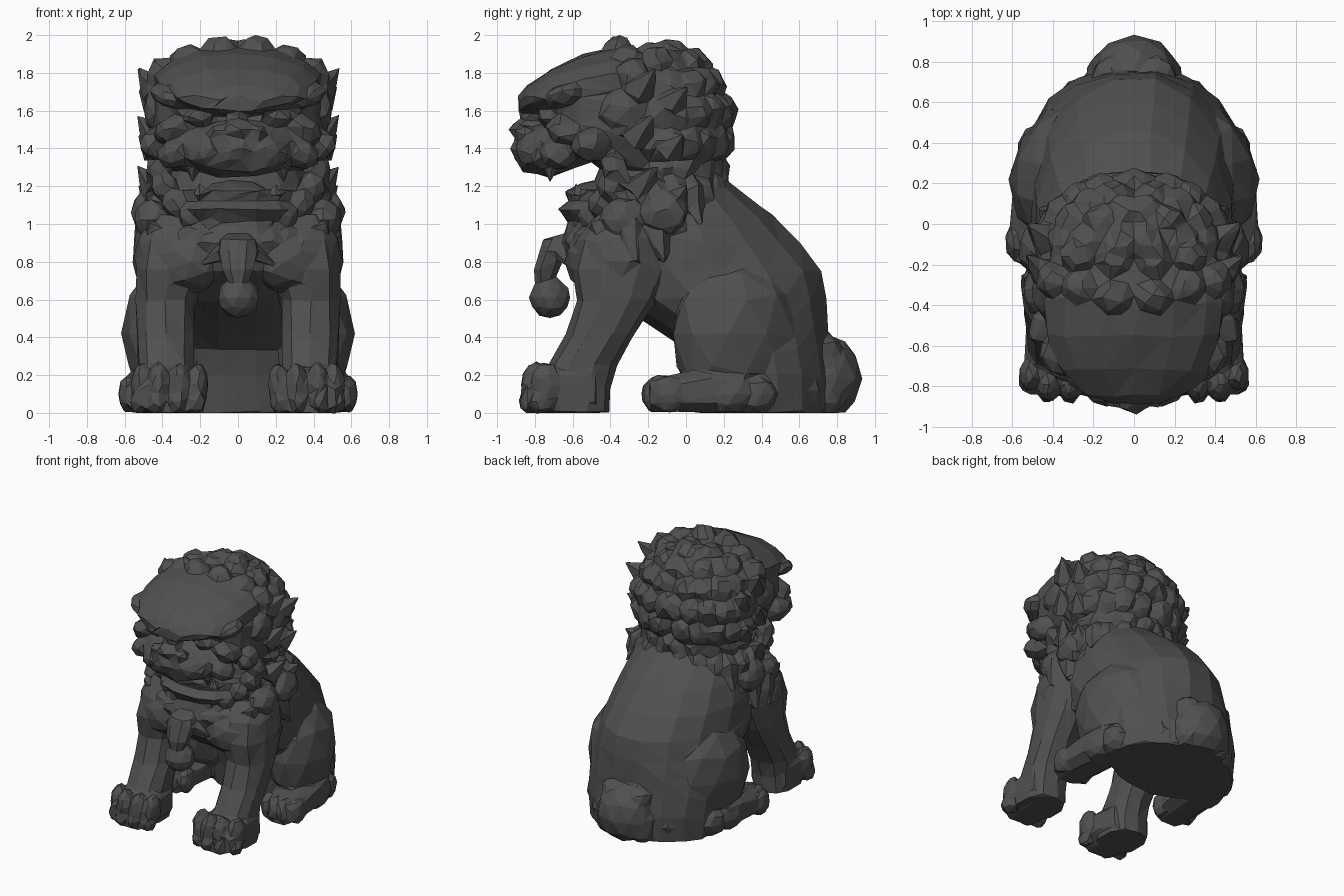
import bpy, bmesh, math, random
from mathutils import Vector, Matrix, Euler

if "Cube" in bpy.data.objects:
    bpy.data.objects.remove(bpy.data.objects["Cube"])

random.seed(7)
stone = bpy.data.materials.new("dark_stone")
stone.diffuse_color = (0.08, 0.08, 0.08, 1)
stone.use_nodes = True
stone.node_tree.nodes["Principled BSDF"].inputs["Base Color"].default_value = stone.diffuse_color
parts = []


def blob(bm, c, r, rot=(0, 0, 0), sub=2, jit=0.06):
    """Slightly irregular ellipsoid."""
    m = (Matrix.Translation(c) @ Euler([math.radians(a) for a in rot]).to_matrix().to_4x4()
         @ Matrix.Diagonal((*r, 1)))
    for v in bmesh.ops.create_icosphere(bm, subdivisions=sub, radius=1)["verts"]:
        v.co = m @ (v.co * (1 + random.uniform(-jit, jit)))


def tuft(bm, base, tip, r, sides=5):
    """Pointed lock of hair, or a tooth."""
    a, b = Vector(base), Vector(tip)
    m = Matrix.Translation((a + b) / 2) @ (b - a).to_track_quat('Z', 'Y').to_matrix().to_4x4()
    bmesh.ops.create_cone(bm, cap_ends=True, segments=sides, radius1=r, radius2=r * 0.15,
                          depth=(b - a).length, matrix=m)


def loft(bm, rings, n=12, axis='z', power=2.3, jit=0.0):
    """Skin rings (t, x centre, x radius, u centre, u radius) along z or y."""
    loops = []
    for t, xc, rx, uc, ru in rings:
        loop = []
        for i in range(n):
            a = 2 * math.pi * (i + 0.5) / n
            c, s = math.cos(a), math.sin(a)
            x = xc + rx * math.copysign(abs(c) ** (2 / power), c)
            u = uc + ru * math.copysign(abs(s) ** (2 / power), s)
            p = Vector((x, u, t) if axis == 'z' else (x, t, u))
            loop.append(bm.verts.new(p + Vector([random.uniform(-jit, jit) for _ in range(3)])))
        loops.append(loop)
    for a, b in zip(loops, loops[1:]):
        for i in range(n):
            j = (i + 1) % n
            bm.faces.new((a[i], a[j], b[j], b[i]))
    bm.faces.new(loops[0][::-1])
    bm.faces.new(loops[-1])


def done(bm, name, mirror=False):
    for v in bm.verts:
        v.co.z = max(v.co.z, 0.0)
    bmesh.ops.triangulate(bm, faces=bm.faces[:])
    bmesh.ops.recalc_face_normals(bm, faces=bm.faces[:])
    me = bpy.data.meshes.new(name)
    bm.to_mesh(me)
    bm.free()
    ob = bpy.data.objects.new(name, me)
    bpy.context.collection.objects.link(ob)
    if mirror:
        ob.modifiers.new("mirror", 'MIRROR').use_mirror_merge = False
    parts.append(ob)


def fuse(name, triangles, voxel=0.012):
    """Weld all pending parts into one carved piece and cut it down to flat facets."""
    bpy.ops.object.select_all(action='DESELECT')
    for ob in parts:
        ob.select_set(True)
    bpy.context.view_layer.objects.active = ob = parts[0]
    bpy.ops.object.convert(target='MESH')
    if len(parts) > 1:
        bpy.ops.object.join()
    parts.clear()
    ob.name = name
    rm = ob.modifiers.new("weld", 'REMESH')
    rm.mode, rm.voxel_size = 'VOXEL', voxel
    bpy.ops.object.modifier_apply(modifier="weld")
    de = ob.modifiers.new("facet", 'DECIMATE')
    de.ratio = triangles / (2 * len(ob.data.polygons))
    ob.data.materials.clear()
    ob.data.materials.append(stone)


# Seated body, from flat base up into the neck
bm = bmesh.new()
loft(bm, [(0.0, 0, .49, .42, .35), (.20, 0, .51, .41, .37), (.34, 0, .52, .38, .38),
          (.47, 0, .52, .28, .48), (.60, 0, .52, .17, .58), (.75, 0, .50, .05, .68),
          (.90, 0, .49, -.03, .64), (1.05, 0, .45, -.08, .54), (1.2, 0, .40, -.12, .38),
          (1.3, 0, .36, -.16, .30)], n=16, power=2.0, jit=.006)
done(bm, "body")

# Haunches with hair swirls along the ground
bm = bmesh.new()
blob(bm, (.36, .26, .42), (.25, .35, .39), rot=(0, 0, 16), jit=.03)
for c, r in [((.46, .36, .10), (.12, .13, .12)), ((.36, .50, .12), (.11, .11, .13)),
             ((.24, .62, .12), (.13, .10, .15)), ((.53, .22, .10), (.08, .14, .11))]:
    blob(bm, c, r)
done(bm, "haunch", True)

# Hind feet
bm = bmesh.new()
loft(bm, [(-.19, .47, .13, .09, .09), (-.1, .47, .15, .10, .10), (0, .46, .16, .11, .11),
          (.15, .45, .16, .12, .13), (.32, .43, .15, .13, .13)], n=8, axis='y', power=2.8)
for x, y in [(.36, -.12), (.44, -.15), (.52, -.14), (.585, -.09)]:
    blob(bm, (x, y, .10), (.05, .09, .10))
done(bm, "hind_foot", True)

# Front legs
bm = bmesh.new()
loft(bm, [(0.0, .38, .16, -.59, .19), (.12, .38, .16, -.59, .19), (.25, .38, .155, -.55, .18),
          (.42, .385, .155, -.45, .18), (.60, .385, .16, -.37, .21), (.76, .36, .19, -.35, .26),
          (.92, .34, .20, -.33, .25), (1.05, .30, .17, -.28, .20)], n=10, jit=.006)
done(bm, "front_leg", True)

# Front paws with four toes
bm = bmesh.new()
loft(bm, [(-.84, .365, .16, .08, .09), (-.78, .365, .18, .11, .12), (-.66, .37, .18, .13, .14),
          (-.48, .38, .16, .12, .13)], n=8, axis='y', power=2.8)
for x, y in [(.215, -.76), (.31, -.79), (.42, -.79), (.51, -.74)]:
    blob(bm, (x, y, .15), (.058, .085, .12))
    blob(bm, (x * 1.02, y - .03, .06), (.05, .065, .07))
done(bm, "front_paw", True)

# Tail lump with side curls
bm = bmesh.new()
blob(bm, (0, .75, .18), (.22, .18, .23), jit=.03)
done(bm, "tail")
bm = bmesh.new()
blob(bm, (.14, .74, .12), (.10, .11, .15))
blob(bm, (.10, .74, .32), (.11, .09, .10))
done(bm, "tail_curl", True)

# Chest muscles, shoulder plates and chest hair locks
bm = bmesh.new()
blob(bm, (.25, -.48, .80), (.22, .16, .16), rot=(0, 15, 0))
blob(bm, (.40, -.36, .80), (.16, .20, .19))
for x, y in [(.44, -.44), (.50, -.30), (.48, -.16)]:
    tuft(bm, (x - .03, y, 1.0), (x + .05, y + .04, .80), .09)
done(bm, "shoulder", True)

# Collar strap sweeping round the chest
bm = bmesh.new()
for i in range(8):
    a = math.radians(8 + 14 * i)
    blob(bm, (.46 * math.sin(a), -.18 - .44 * math.cos(a), .90 + .012 * i),
         (.09, .05, .055), rot=(0, 0, math.degrees(a)))
done(bm, "collar", True)
fuse("body", 2200)

# Bell hanging from a ribbon
bm = bmesh.new()
loft(bm, [(.68, 0, .05, -.75, .05), (.76, 0, .09, -.74, .07), (.86, 0, .11, -.70, .08),
          (.92, 0, .10, -.67, .09), (.95, 0, .06, -.60, .06)], n=8)
for s in (-1, 1):
    tuft(bm, (s * .06, -.66, .86), (s * .20, -.62, .78), .06)
blob(bm, (0, -.72, .61), (.112, .112, .112), jit=.04)
done(bm, "bell")
fuse("bell", 160)

# Head core and domed forehead overhanging the face
bm = bmesh.new()
loft(bm, [(-.70, 0, .31, 1.58, .14), (-.55, 0, .43, 1.60, .24), (-.38, 0, .46, 1.56, .33),
          (-.15, 0, .46, 1.52, .38), (.05, 0, .41, 1.48, .36), (.15, 0, .30, 1.46, .28)],
     n=14, axis='y', jit=.006)
done(bm, "head")
bm = bmesh.new()
loft(bm, [(-.885, 0, .13, 1.635, .04), (-.84, 0, .24, 1.66, .07), (-.72, 0, .36, 1.70, .125),
          (-.55, 0, .44, 1.73, .17), (-.38, 0, .45, 1.75, .19), (-.2, 0, .36, 1.75, .17),
          (-.05, 0, .26, 1.72, .13)], n=14, axis='y', power=2.0, jit=.008)
done(bm, "forehead")

# Upper jaw rising to the mouth corners
bm = bmesh.new()
loft(bm, [(-.90, 0, .10, 1.41, .08), (-.86, 0, .20, 1.39, .115), (-.72, 0, .33, 1.395, .15),
          (-.58, 0, .40, 1.45, .15), (-.42, 0, .44, 1.50, .15)], n=12, axis='y', jit=.008)
done(bm, "muzzle")

# Nose with flared nostrils
bm = bmesh.new()
blob(bm, (0, -.86, 1.50), (.09, .075, .055))
blob(bm, (0, -.87, 1.40), (.07, .065, .06))
for s in (-1, 1):
    blob(bm, (s * .10, -.85, 1.48), (.055, .055, .045))
blob(bm, (0, -.80, 1.57), (.06, .08, .08))
done(bm, "nose")

# Brows, eyes, cheeks and lip folds
bm = bmesh.new()
blob(bm, (.20, -.76, 1.65), (.17, .09, .045), rot=(0, -14, 18))
blob(bm, (.36, -.64, 1.68), (.12, .11, .06), rot=(0, -20, 45))
blob(bm, (.21, -.725, 1.565), (.08, .06, .045))
for c, r in [((.34, -.63, 1.50), (.11, .11, .07)), ((.17, -.82, 1.38), (.12, .065, .075)),
             ((.33, -.68, 1.37), (.10, .10, .08)), ((.43, -.50, 1.42), (.08, .12, .09))]:
    blob(bm, c, r, rot=(0, 20, 30))
done(bm, "face_fold", True)

# Teeth, upper and lower
bm = bmesh.new()
for x, y, z0, z1 in [(.24, -.72, 1.30, 1.22), (.20, -.58, 1.15, 1.22)]:
    tuft(bm, (x, y, z0), (x, y, z1), .04)
done(bm, "teeth", True)

# Lower jaw and tongue
bm = bmesh.new()
loft(bm, [(.97, 0, .18, -.42, .16), (1.02, 0, .26, -.42, .22), (1.08, 0, .31, -.42, .27),
          (1.12, 0, .29, -.42, .205), (1.18, 0, .29, -.41, .24)], n=12, jit=.006)
blob(bm, (0, -.50, 1.18), (.16, .15, .05), rot=(12, 0, 0))
done(bm, "lower_jaw")

# Beard locks following the jaw up to the cheeks
bm = bmesh.new()
for x, y, z in [(.12, -.55, 1.01), (.24, -.50, 1.04), (.33, -.45, 1.11),
                (.39, -.40, 1.20), (.42, -.38, 1.30)]:
    blob(bm, (x, y, z), (.075, .07, .08))
    tuft(bm, (x, y, z), (x * 1.12, y + .10, z - .13), .07)
done(bm, "beard", True)

# Mane curls in staggered rows over the back of the head
bm = bmesh.new()
for k, elev in enumerate((-35, -12, 12, 35, 58, 80)):
    e = math.radians(elev)
    count = max(2, round(6.5 * math.cos(e)))
    for i in range(count):
        a = math.radians((i + (k % 2) * .5 + .25) * 112 / count)
        p = Vector((.40 * math.cos(e) * math.sin(a), -.11 + .29 * math.cos(e) * math.cos(a),
                    1.51 + .37 * math.sin(e)))
        blob(bm, p, (.105, .105, .10), rot=(random.uniform(0, 90), 0, math.degrees(a)), jit=.12)
for p in [(.10, -.36, 1.90), (.26, -.31, 1.86), (.39, -.28, 1.79), (.10, -.18, 1.88),
          (.27, -.16, 1.85)]:
    blob(bm, p, (.095, .09, .095), jit=.1)
done(bm, "mane_curl", True)

# Ears and side locks that break the outline
bm = bmesh.new()
for z, y in [(1.74, -.2), (1.49, -.22), (1.22, -.2)]:
    tuft(bm, (.43, y - .05, z - .04), (.53, y + .04, z + .08), .09)
    tuft(bm, (.43, y + .13, z - .10), (.52, y + .20, z - .02), .09)
blob(bm, (.44, -.34, 1.60), (.06, .12, .11), rot=(30, 0, 0))
done(bm, "side_lock", True)

# Lower mane: lumps and pointed locks lying on shoulders and back
bm = bmesh.new()
for i in range(8):
    a = math.radians(10 + 17 * i)
    s, c = math.sin(a), math.cos(a)
    blob(bm, (.42 * s, -.12 + .27 * c, 1.17 - .012 * i), (.10, .09, .13), jit=.12)
    tuft(bm, (.42 * s, -.12 + .28 * c, 1.17), (.53 * s, -.10 + .36 * c, .97 + .06 * c), .09)
blob(bm, (.46, -.12, 1.06), (.11, .13, .13), jit=.1)
blob(bm, (.45, -.32, 1.02), (.10, .13, .12), jit=.1)
done(bm, "lower_mane", True)
fuse("head_and_mane", 2800)
